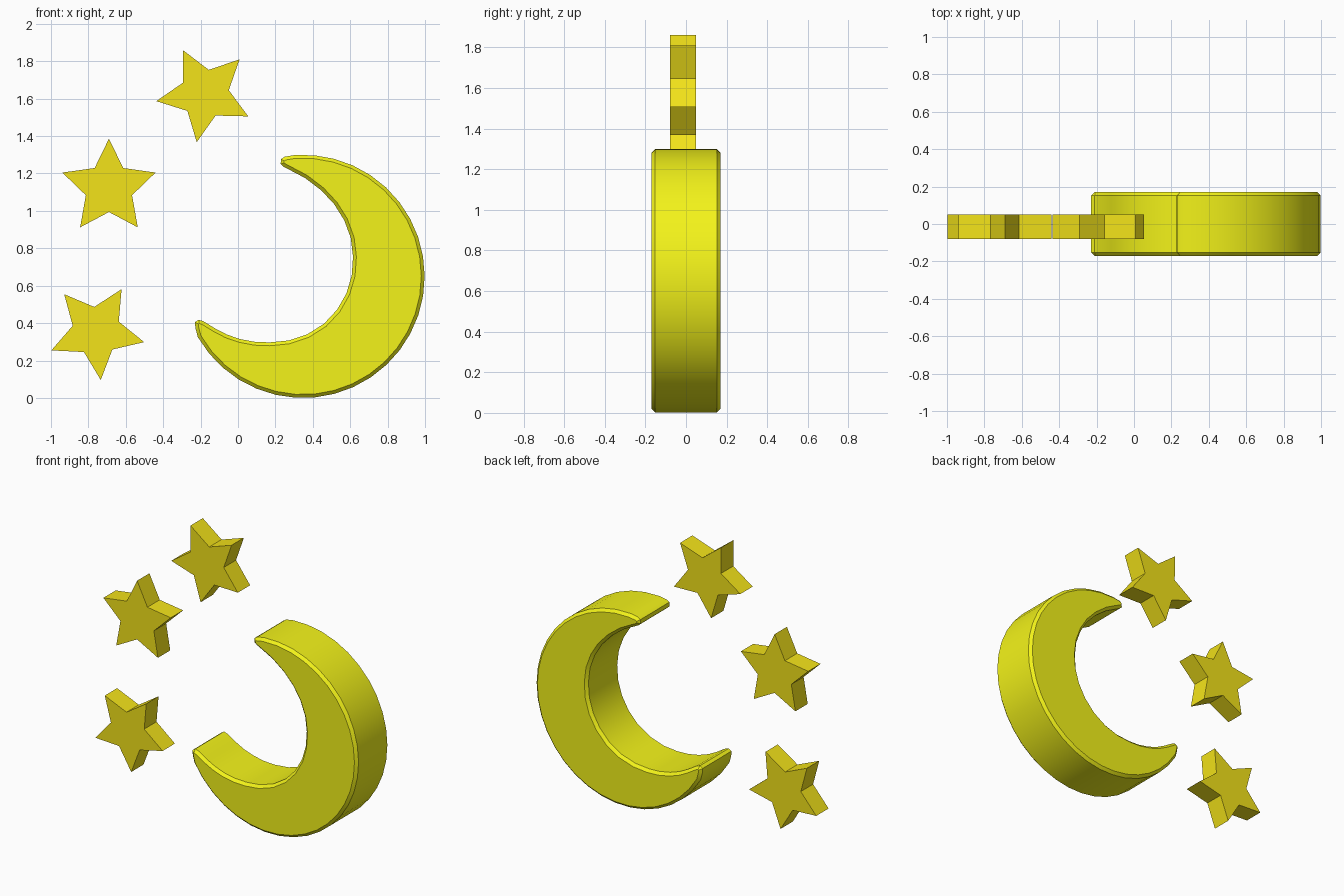
import bpy, bmesh
from math import sin, cos, radians

if "Cube" in bpy.data.objects:
    bpy.data.objects.remove(bpy.data.objects["Cube"])


def material(name, color):
    m = bpy.data.materials.new(name)
    m.diffuse_color = color
    m.use_nodes = True
    m.node_tree.nodes["Principled BSDF"].inputs["Base Color"].default_value = m.diffuse_color
    return m


def extrude_profile(name, points, y0, y1, mat, chamfer=0.0):
    """Extrude an x-z outline along y, optionally chamfering both rims."""
    bm = bmesh.new()
    face = bm.faces.new([bm.verts.new((x, y0, z)) for x, z in points])
    ext = bmesh.ops.extrude_face_region(bm, geom=[face], use_keep_orig=True)
    verts = [g for g in ext["geom"] if isinstance(g, bmesh.types.BMVert)]
    bmesh.ops.translate(bm, verts=verts, vec=(0, y1 - y0, 0))
    bmesh.ops.recalc_face_normals(bm, faces=bm.faces[:])
    if chamfer:
        rims = [e for e in bm.edges if abs(e.verts[0].co.y - e.verts[1].co.y) < 1e-5]
        bmesh.ops.bevel(bm, geom=rims, offset=chamfer, segments=1,
                        profile=0.5, affect='EDGES', clamp_overlap=True)
    mesh = bpy.data.meshes.new(name)
    bm.to_mesh(mesh)
    bm.free()
    obj = bpy.data.objects.new(name, mesh)
    bpy.context.collection.objects.link(obj)
    mesh.materials.append(mat)
    return obj


moon_mat = material("moon_yellow", (0.9, 0.9, 0.01, 1))
star_mat = material("star_yellow", (0.9, 0.77, 0.01, 1))

# Crescent moon: circular outer arc, hand-placed inner curve, blunt tips
cx, cz, r = 0.348, 0.65, 0.65
steps = 26
outer = []
for i in range(steps + 1):
    a = radians(94 - 244 * i / steps)
    outer.append((cx + r * cos(a), cz + r * sin(a)))
inner = [(-0.228, 0.375), (-0.23, 0.405), (-0.21, 0.418), (-0.185, 0.41),
         (-0.12, 0.37), (-0.06, 0.339), (0.01, 0.315), (0.09, 0.3),
         (0.17, 0.297), (0.27, 0.307), (0.37, 0.34), (0.46, 0.397),
         (0.53, 0.472), (0.58, 0.56), (0.608, 0.655), (0.615, 0.755),
         (0.603, 0.855), (0.568, 0.95), (0.515, 1.035), (0.445, 1.11),
         (0.36, 1.175), (0.29, 1.212), (0.245, 1.235), (0.228, 1.25),
         (0.23, 1.277), (0.25, 1.29)]
moon = extrude_profile("crescent_moon", outer + inner, -0.17, 0.17, moon_mat, 0.018)
bpy.context.view_layer.objects.active = moon
moon.select_set(True)
bpy.ops.object.shade_smooth_by_angle(angle=radians(30))

# Three flat five-pointed stars: centre x, centre z, tilt of one point
for name, x, z, tilt in (("star_top", -0.178, 1.626, 116.6),
                         ("star_middle", -0.69, 1.124, 90),
                         ("star_bottom", -0.757, 0.357, 131.1)):
    pts = []
    for k in range(10):
        rad = 0.13 if k % 2 else 0.262
        a = radians(tilt + 36 * k)
        pts.append((x + rad * cos(a), z + rad * sin(a)))
    extrude_profile(name, pts, -0.08, 0.05, star_mat)
